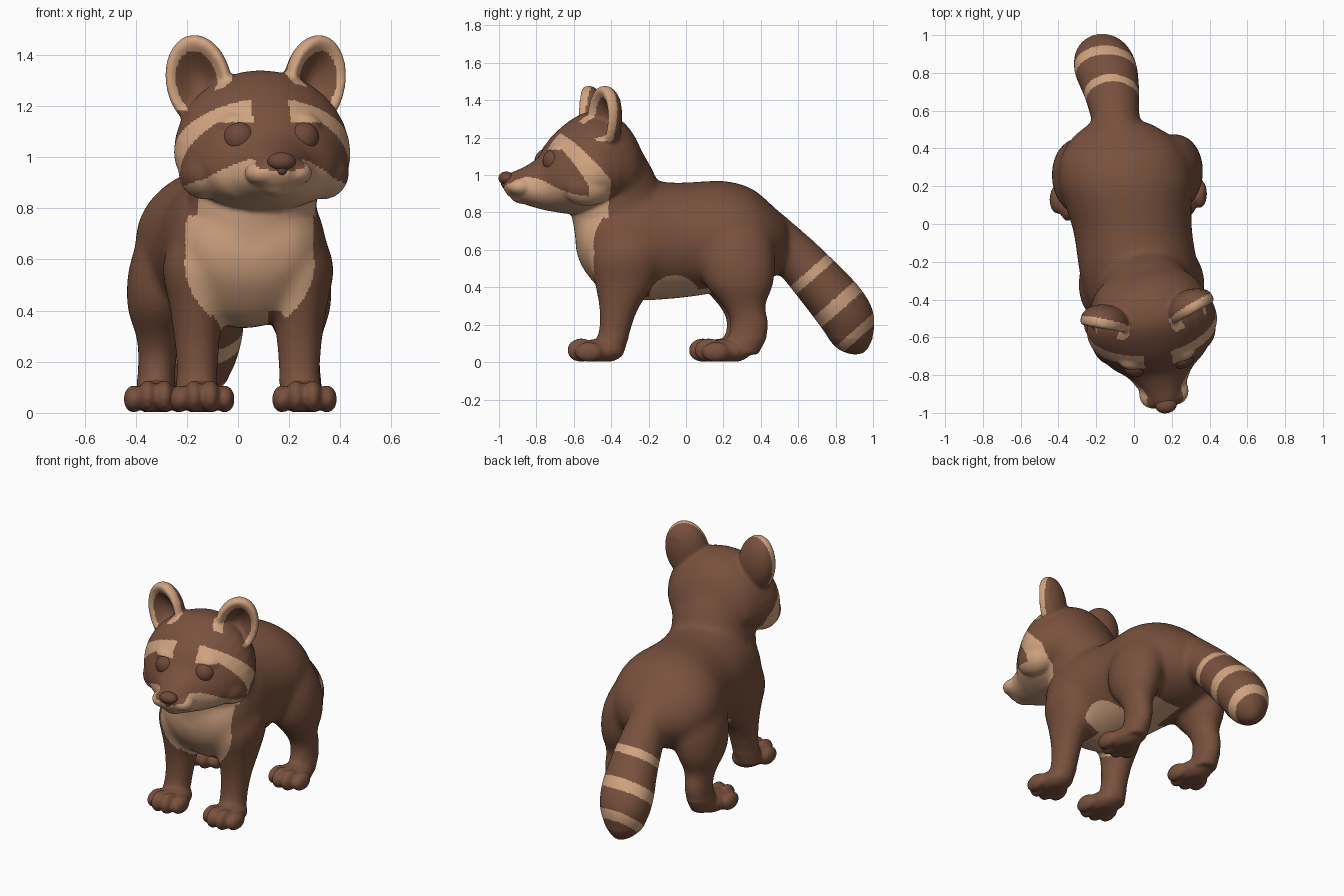
import bpy, bmesh, math
from mathutils import Matrix, Vector

cube = bpy.data.objects.get("Cube")
if cube:
    bpy.data.objects.remove(cube)


def material(name, rgb):
    m = bpy.data.materials.new(name)
    m.use_nodes = True
    color = (*rgb, 1)
    m.diffuse_color = color
    m.node_tree.nodes["Principled BSDF"].inputs["Base Color"].default_value = color
    return m


brown = material("brown fur", (0.19, 0.082, 0.047))
tan = material("tan fur", (0.64, 0.37, 0.22))
dark = material("nose and eye brown", (0.16, 0.066, 0.042))

HEAD = Matrix.Translation((0.08, -0.45, 0)) @ Matrix.Rotation(math.radians(10), 4, 'Z')
EAR_SIZE = (0.13, 0.095, 0.185)
bm = bmesh.new()


def smooth_rows(rows, steps=4):
    """Catmull-Rom interpolation of the stations of a loft."""
    out = []
    for i in range(len(rows) - 1):
        p = [Vector(rows[max(0, min(len(rows) - 1, i + k))]) for k in (-1, 0, 1, 2)]
        for j in range(steps):
            t = j / steps
            out.append(p[1] + (p[2] - p[0]) * (t / 2)
                       + (p[0] * 2 - p[1] * 5 + p[2] * 4 - p[3]) * (t * t / 2)
                       + (p[1] * 3 - p[0] - p[2] * 3 + p[3]) * (t ** 3 / 2))
    return out + [Vector(rows[-1])]


def loft(rows, section, matrix=Matrix(), n=32):
    """section(row) gives centre, side vector, up vector, down vector."""
    rings = []
    for row in smooth_rows(rows):
        c, a, up, down = (Vector(v) for v in section(row))
        ring = []
        for k in range(n):
            s, co = math.sin(math.tau * k / n), math.cos(math.tau * k / n)
            ring.append(bm.verts.new(matrix @ (c + a * co + (up * s if s > 0 else down * -s))))
        rings.append(ring)
    for r, q in zip(rings, rings[1:]):
        for k in range(n):
            bm.faces.new((r[k], r[k - 1], q[k - 1], q[k]))
    bm.faces.new(rings[0])
    bm.faces.new(rings[-1][::-1])


def ball(target, loc, size, matrix=Matrix()):
    m = matrix @ Matrix.Translation(loc) @ Matrix.Diagonal((*size, 1))
    return bmesh.ops.create_uvsphere(target, u_segments=32, v_segments=20, radius=1, matrix=m)["verts"]


def upright(r):
    z, x, y, rx, ry = r
    return (x, y, z), (rx, 0, 0), (0, ry, 0), (0, -ry, 0)


def trunk_section(r):
    y, x, low, high, w = r
    mid = (low + high) / 2
    return (x, y, mid), (w, 0, 0), (0, 0, high - mid), (0, 0, low - mid)


def head_section(r):
    y, low, high, w = r
    mid = low + 0.4 * (high - low)
    return (0, y, mid), (w, 0, 0), (0, 0, high - mid), (0, 0, low - mid)


def tail_section(r):
    x, y, z, w, h = r
    up = Vector((0, 0.72, 0.69)) * h
    return (x, y, z), (w, 0, 0), up, -up


# Trunk, neck, head and tail
loft([(-.59, .05, .60, .73, .08), (-.545, .05, .49, .83, .2), (-.42, .045, .36, .93, .29),
      (-.25, .025, .33, .97, .315), (-.05, -.005, .34, .96, .315), (.1, -.03, .36, .968, .335),
      (.22, -.045, .38, .968, .355), (.35, -.055, .40, .93, .335), (.46, -.06, .45, .84, .265),
      (.54, -.075, .53, .76, .15)], trunk_section)
loft([(.65, .04, -.35, .26, .24), (.85, .06, -.37, .25, .25), (1.0, .075, -.39, .24, .225),
      (1.12, .075, -.39, .2, .16)], upright)
loft([(-.535, .93, .99, .04), (-.50, .885, 1.01, .08), (-.42, .845, 1.045, .125),
      (-.34, .82, 1.10, .175), (-.27, .805, 1.205, .255), (-.15, .79, 1.305, .335),
      (-.05, .80, 1.34, .345), (.08, .83, 1.31, .295), (.16, .87, 1.23, .235),
      (.21, .92, 1.13, .15)], head_section, HEAD)
loft([(-.08, .42, .72, .11, .12), (-.1, .57, .58, .13, .128), (-.12, .7, .44, .15, .14),
      (-.15, .82, .3, .17, .15), (-.165, .9, .18, .145, .142), (-.17, .945, .1, .08, .085),
      (-.17, .96, .06, .02, .02)], tail_section)


# Paws with four toes each
def paw(x, y):
    ball(bm, (x, y + .015, .06), (.095, .13, .065))
    for dx, dy, h in ((-.088, -.045, .054), (-.032, -.085, .064), (.032, -.085, .064), (.088, -.045, .054)):
        ball(bm, (x + dx, y + dy, h), (.039, .076, h))


# Legs, mirrored about each pair's own centre
front_rows = [(.04, .21, -.42, .078, .085), (.15, .2, -.385, .082, .085), (.28, .2, -.36, .09, .105),
              (.42, .2, -.33, .11, .16), (.58, .195, -.32, .14, .2), (.75, .15, -.31, .12, .17)]
hind_rows = [(.04, .29, .28, .075, .095), (.14, .285, .32, .075, .105), (.22, .28, .33, .077, .105),
             (.3, .275, .3, .09, .115), (.42, .265, .275, .135, .185), (.58, .24, .26, .15, .205),
             (.74, .18, .25, .14, .175), (.87, .12, .25, .08, .1)]
for s in (1, -1):
    loft([(z, .04 + s * x, y, rx, ry) for z, x, y, rx, ry in front_rows], upright)
    loft([(z, -.035 + s * x, y + s * .01, rx, ry) for z, x, y, rx, ry in hind_rows], upright)
    paw(.06 + s * .2, -.475)
    paw(-.03 + s * .29, .19 + s * .015)

# Eyelids, cheeks, muzzle pads, chin and cupped ears
ear_frames = []
for s in (1, -1):
    ball(bm, (s * .125, -.25, 1.12), (.08, .055, .055), HEAD)
    ball(bm, (s * .235, -.12, .94), (.1, .14, .105), HEAD)
    ball(bm, (s * .063, -.45, .938), (.07, .075, .05), HEAD)
    frame = (HEAD @ Matrix.Translation((s * .23 - .012, -.03, 1.295))
             @ Matrix.Rotation(math.radians(20 * s), 4, 'Z')
             @ Matrix.Rotation(math.radians(11 * s), 4, 'Y') @ Matrix.Diagonal((*EAR_SIZE, 1)))
    ear_frames.append((s, frame.inverted()))
    verts = ball(bm, (0, 0, 0), (1, 1, 1))
    for v in verts:
        if v.co.y < 0:
            rr = min(1, v.co.x ** 2 + v.co.z ** 2)
            v.co.y = math.sqrt(1 - rr) * (1.7 * (1 - rr) - 1.2)
        v.co = frame @ v.co
ball(bm, (0, -.425, .89), (.07, .07, .045), HEAD)

# Fuse all the fur parts into one skin
bmesh.ops.recalc_face_normals(bm, faces=bm.faces)
raw = bpy.data.meshes.new("fur_parts")
bm.to_mesh(raw)
bm.free()
body = bpy.data.objects.new("body", raw)
bpy.context.collection.objects.link(body)
remesh = body.modifiers.new("fuse", 'REMESH')
remesh.mode = 'VOXEL'
remesh.voxel_size = 0.0095
skin = bpy.data.meshes.new_from_object(body.evaluated_get(bpy.context.evaluated_depsgraph_get()))
body.modifiers.clear()
body.data = skin
skin.name = "body"
skin.materials.clear()
skin.materials.append(brown)
skin.materials.append(tan)

# Soften the joints, less on paws and face
bm = bmesh.new()
bm.from_mesh(skin)
soft = [v for v in bm.verts if v.co.z > .13 and (v.co.z < .76 or v.co.y > -.35)]
for verts, times in ((bm.verts[:], 5), (soft, 40)):
    for _ in range(times):
        bmesh.ops.smooth_vert(bm, verts=verts, factor=0.5,
                              use_axis_x=True, use_axis_y=True, use_axis_z=True)
for v in bm.verts:
    v.co.z = max(v.co.z, 0.004)

TO_HEAD = HEAD.inverted()


def is_tan(p, normal):
    # Tail bands
    if p.y > .55:
        along = .66 * p.y - .75 * p.z
        return any(a < along < b for a, b in ((.065, .118), (.27, .34), (.465, .515)))
    # Ear rims, broader on the inner side and ending higher there
    for s, inv in ear_frames:
        q = inv @ p
        r = math.hypot(q.x, q.z)
        inner = max(0, -s * q.x)
        if (p.z > 1.18 and q.z > -.65 + .5 * inner and .67 - .15 * inner < r < 1.06
                and -.8 < q.y < .05 + .15 * max(0, q.z)):
            return True
    # Face: muzzle, cheeks and brow stripes
    if p.z > .77 and p.y < -.36:
        h = TO_HEAD @ p
        if h.z < .885 + .105 * math.exp(-((h.y + .42) / .15) ** 2) and h.y < -.02:
            return True
        top = min(1.225, 1.215 - 1.09 * (h.y + .23))
        low = min(1.137, 1.118 - 1.58 * (h.y + .24))
        return -.33 < h.y < -.005 and abs(h.x) > .075 and h.z < top and (h.z > low or h.y > -.13)
    # Chest bib
    dx = abs(p.x - .045)
    if p.y < -.455 and p.z > .33:
        return dx < .25 if p.z > .6 else (dx / .255) ** 2 + ((p.z - .6) / .275) ** 2 < 1
    # Belly, arching up the flanks
    if ((p.y + .06) / .14) ** 2 + ((p.z - .33) / .135) ** 2 < 1:
        return True
    return .3 < p.z < .45 and -.5 < p.y < .3 and abs(p.x) < .12 and normal.z < -.3


bm.normal_update()
for f in bm.faces:
    f.smooth = True
    f.material_index = int(is_tan(f.calc_center_median(), f.normal))
bm.to_mesh(skin)
bm.free()


# Nose and eyes
def feature(name, loc, size):
    b = bmesh.new()
    ball(b, loc, size, HEAD)
    for f in b.faces:
        f.smooth = True
    me = bpy.data.meshes.new(name)
    b.to_mesh(me)
    b.free()
    me.materials.append(dark)
    bpy.context.collection.objects.link(bpy.data.objects.new(name, me))


feature("nose", (0, -.52, .983), (.056, .04, .036))
feature("nose_base", (0, -.515, .955), (.026, .032, .03))
for side, s in (("left", 1), ("right", -1)):
    feature(side + "_eye", (s * .125, -.284, 1.075), (.064, .058, .063))
